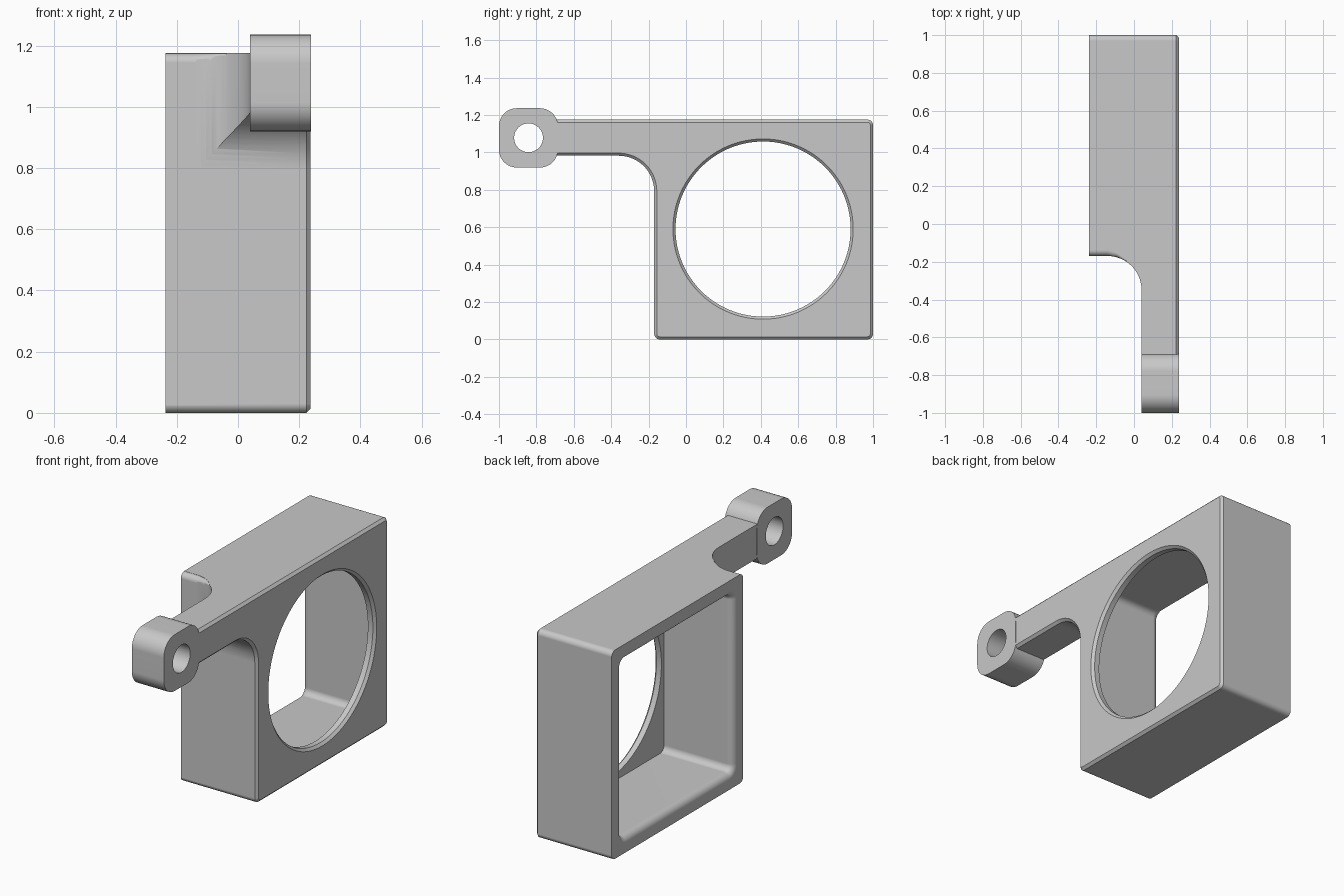
import bpy
import bmesh
from math import cos, sin, pi, radians
from mathutils import Matrix

cube = bpy.data.objects.get("Cube")
if cube:
    bpy.data.objects.remove(cube, do_unlink=True)

grey = bpy.data.materials.new("plain grey")
grey.use_nodes = True
COLOUR = (0.58, 0.58, 0.58, 1)
grey.diffuse_color = COLOUR
for node in grey.node_tree.nodes:
    if node.type == 'BSDF_PRINCIPLED':
        node.inputs["Base Color"].default_value = COLOUR


def make_object(name, bm):
    bmesh.ops.recalc_face_normals(bm, faces=bm.faces[:])
    mesh = bpy.data.meshes.new(name)
    bm.to_mesh(mesh)
    bm.free()
    mesh.materials.append(grey)
    obj = bpy.data.objects.new(name, mesh)
    bpy.context.collection.objects.link(obj)
    return obj


def arc(u, v, r, start, end, steps=8):
    angles = [radians(start + (end - start) * i / steps) for i in range(steps + 1)]
    return [(u + r * cos(a), v + r * sin(a)) for a in angles]


def rounded_rect(u0, u1, v0, v1, r):
    return (arc(u0 + r, v0 + r, r, 180, 270) + arc(u1 - r, v0 + r, r, 270, 360)
            + arc(u1 - r, v1 - r, r, 0, 90) + arc(u0 + r, v1 - r, r, 90, 180))


def loft(name, sections, axis='x', chamfer=0):
    """Join (profile, distance) sections along x (profile in y, z) or z (in x, y)."""
    def place(p, d):
        return (d, p[0], p[1]) if axis == 'x' else (p[0], p[1], d)
    bm = bmesh.new()
    rings = [[bm.verts.new(place(p, d)) for p in profile] for profile, d in sections]
    bm.faces.new(rings[0])
    cap = bm.faces.new(rings[-1])
    n = len(rings[0])
    for low, high in zip(rings, rings[1:]):
        for i in range(n):
            j = (i + 1) % n
            bm.faces.new((low[i], low[j], high[j], high[i]))
    if chamfer:
        bmesh.ops.recalc_face_normals(bm, faces=bm.faces[:])
        bmesh.ops.bevel(bm, geom=list(cap.edges), offset=chamfer, segments=1,
                        affect='EDGES', clamp_overlap=False)
    return make_object(name, bm)


def x_cone(name, y, z, x0, x1, r0, r1, sides):
    bm = bmesh.new()
    move = Matrix.Translation(((x0 + x1) / 2, y, z)) @ Matrix.Rotation(pi / 2, 4, 'Y')
    bmesh.ops.create_cone(bm, cap_ends=True, segments=sides, radius1=r0,
                          radius2=r1, depth=x1 - x0, matrix=move)
    return make_object(name, bm)


def cut(target, *cutters):
    bpy.context.view_layer.objects.active = target
    for cutter in cutters:
        mod = target.modifiers.new("cut", 'BOOLEAN')
        mod.operation = 'DIFFERENCE'
        mod.solver = 'EXACT'
        mod.object = cutter
        bpy.ops.object.modifier_apply(modifier=mod.name)
        bpy.data.objects.remove(cutter, do_unlink=True)


def finish(obj):
    bpy.ops.object.select_all(action='DESELECT')
    obj.select_set(True)
    bpy.context.view_layer.objects.active = obj
    bpy.ops.object.shade_smooth_by_angle(angle=radians(30))
    obj.modifiers.new("flat_normals", 'WEIGHTED_NORMAL').keep_sharp = True


# Main sizes
LEFT, RIGHT = -0.2375, 0.2375
FRONT, BACK, TOP = -0.17, 1.0, 1.175
ARM_X, ARM_Z = 0.04, 0.982
R = 0.03
WALL, LIP = 0.09, 0.038

# Housing and arm share one side profile, with a fillet under the arm
side = (arc(FRONT + R, R, R, 180, 270) + arc(BACK - R, R, R, 270, 360)
        + arc(BACK - R, TOP - R, R, 0, 90)
        + [(-0.72, TOP), (-0.72, ARM_Z)]
        + arc(FRONT - 0.19, ARM_Z - 0.19, 0.19, 90, 0, 16))
housing = loft("housing_with_arm", [(side, LEFT), (side, RIGHT)], chamfer=0.014)

# Thin the arm sideways, leaving a fillet against the housing
relief = ([(-1, -1.5), (ARM_X, -1.5)]
          + arc(ARM_X - 0.18, -0.3495, 0.18, 0, 90, 16) + [(-1, -0.1695)])
arm_relief = loft("arm_relief", [(relief, -1), (relief, 2)], axis='z')


# Round the upper front edge, fading out along the fillet
def edge_section(y, r):
    return (arc(y + r, TOP - 0.001 - r, r, 180, 90)
            + [(y + r, 1.4), (-0.4, 1.4), (-0.4, TOP - 0.001 - r)])


edge_round = loft("edge_round", [
    (edge_section(-0.1695, R), -1), (edge_section(-0.1695, R), -0.14),
    (edge_section(-0.176, 0.022), -0.09), (edge_section(-0.199, 0.008), -0.04)])


# Hollow interior, open on one side, with a rounded lip at its mouth
def cavity_section(inset):
    return rounded_rect(FRONT + inset, BACK - inset, inset, TOP - inset,
                        0.035 + WALL - inset)


lip = [(cavity_section(WALL - LIP + LIP * sin(i * pi / 16)),
        LEFT + LIP - LIP * cos(i * pi / 16)) for i in range(9)]
cavity = loft("cavity", [(cavity_section(WALL - LIP), -1)] + lip
              + [(cavity_section(WALL), RIGHT - 0.045)])

# Round opening in the face plate
opening = x_cone("opening", 0.412, 0.59, 0.1, 0.4, 0.468, 0.468, 96)
opening_chamfer = x_cone("opening_chamfer", 0.412, 0.59, RIGHT - 0.015, RIGHT + 0.01,
                         0.467, 0.492, 96)
cut(housing, arm_relief, edge_round, cavity, opening, opening_chamfer)
finish(housing)

# Pivot lug at the end of the arm
lug_side = rounded_rect(-1.0, -0.685, 0.919, 1.236, 0.095)
lug = loft("pivot_lug", [(lug_side, ARM_X - 0.001), (lug_side, RIGHT + 0.0005)])
cut(lug, x_cone("pivot_hole", -0.842, 1.078, -0.2, 0.5, 0.077, 0.077, 48))
finish(lug)
